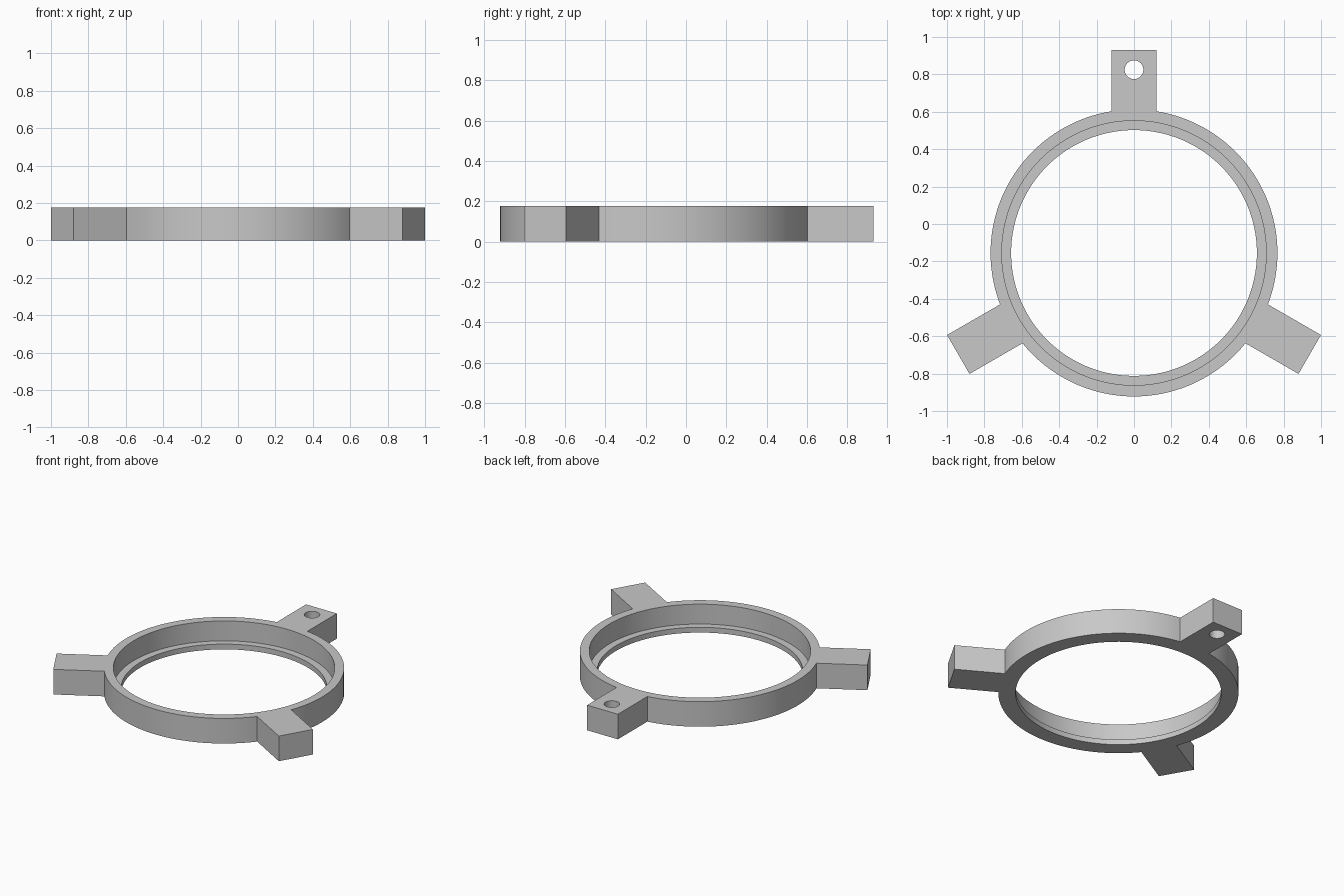
import bpy, bmesh, math
from mathutils import Matrix, Vector

cube = bpy.data.objects.get("Cube")
if cube:
    bpy.data.objects.remove(cube, do_unlink=True)

HEIGHT = 0.177
LIP_HEIGHT = 0.037
OUTER_R, WALL_R, LIP_R = 0.767, 0.707, 0.657
TAB_START, TAB_END, TAB_HALF = 0.73, 1.085, 0.12
HOLE_DIST, HOLE_R = 0.98, 0.05
CENTRE = Matrix.Translation((0, -0.155, 0))
SEGMENTS = 128

grey = bpy.data.materials.new("plain grey")
grey.use_nodes = True
colour = (0.58, 0.58, 0.58, 1)
grey.diffuse_color = colour
grey.node_tree.nodes["Principled BSDF"].inputs["Base Color"].default_value = colour


def make_object(name, bm):
    bmesh.ops.recalc_face_normals(bm, faces=bm.faces)
    mesh = bpy.data.meshes.new(name)
    bm.to_mesh(mesh)
    bm.free()
    mesh.materials.append(grey)
    obj = bpy.data.objects.new(name, mesh)
    bpy.context.collection.objects.link(obj)
    return obj


def combine(target, tool, operation):
    """Apply a boolean to the target and discard the tool."""
    mod = target.modifiers.new(operation.lower(), 'BOOLEAN')
    mod.operation = operation
    mod.solver = 'EXACT'
    mod.object = tool
    bpy.context.view_layer.objects.active = target
    bpy.ops.object.modifier_apply(modifier=mod.name)
    bpy.data.objects.remove(tool, do_unlink=True)


# Ring with an inner lip at the bottom, turned from its cross-section
profile = [(LIP_R, 0), (OUTER_R, 0), (OUTER_R, HEIGHT),
           (WALL_R, HEIGHT), (WALL_R, LIP_HEIGHT), (LIP_R, LIP_HEIGHT)]
bm = bmesh.new()
rows = []
for i in range(SEGMENTS):
    a = math.tau * i / SEGMENTS
    rows.append([bm.verts.new(CENTRE @ Vector((r * math.cos(a), r * math.sin(a), z)))
                 for r, z in profile])
for i, row in enumerate(rows):
    following = rows[(i + 1) % SEGMENTS]
    for j in range(len(profile)):
        k = (j + 1) % len(profile)
        bm.faces.new((row[j], following[j], following[k], row[k]))
ring = make_object("mounting_ring", bm)

# Three radial mounting tabs, each with a screw hole
for turn in range(3):
    spin = CENTRE @ Matrix.Rotation(turn * math.tau / 3, 4, 'Z')

    bm = bmesh.new()
    bmesh.ops.create_cube(bm, size=1)
    size = (2 * TAB_HALF, TAB_END - TAB_START, HEIGHT)
    place = Matrix.Translation((0, (TAB_START + TAB_END) / 2, HEIGHT / 2))
    bm.transform(spin @ place @ Matrix.Diagonal((*size, 1)))
    combine(ring, make_object("mounting_tab", bm), 'UNION')

    bm = bmesh.new()
    bmesh.ops.create_cone(bm, cap_ends=True, segments=48, radius1=HOLE_R,
                          radius2=HOLE_R, depth=HEIGHT * 2)
    bm.transform(spin @ Matrix.Translation((0, HOLE_DIST, HEIGHT / 2)))
    combine(ring, make_object("screw_hole", bm), 'DIFFERENCE')

# Smooth round walls, crisp edges
bpy.ops.object.select_all(action='DESELECT')
ring.select_set(True)
bpy.context.view_layer.objects.active = ring
bpy.ops.object.shade_smooth_by_angle(angle=math.radians(30))
